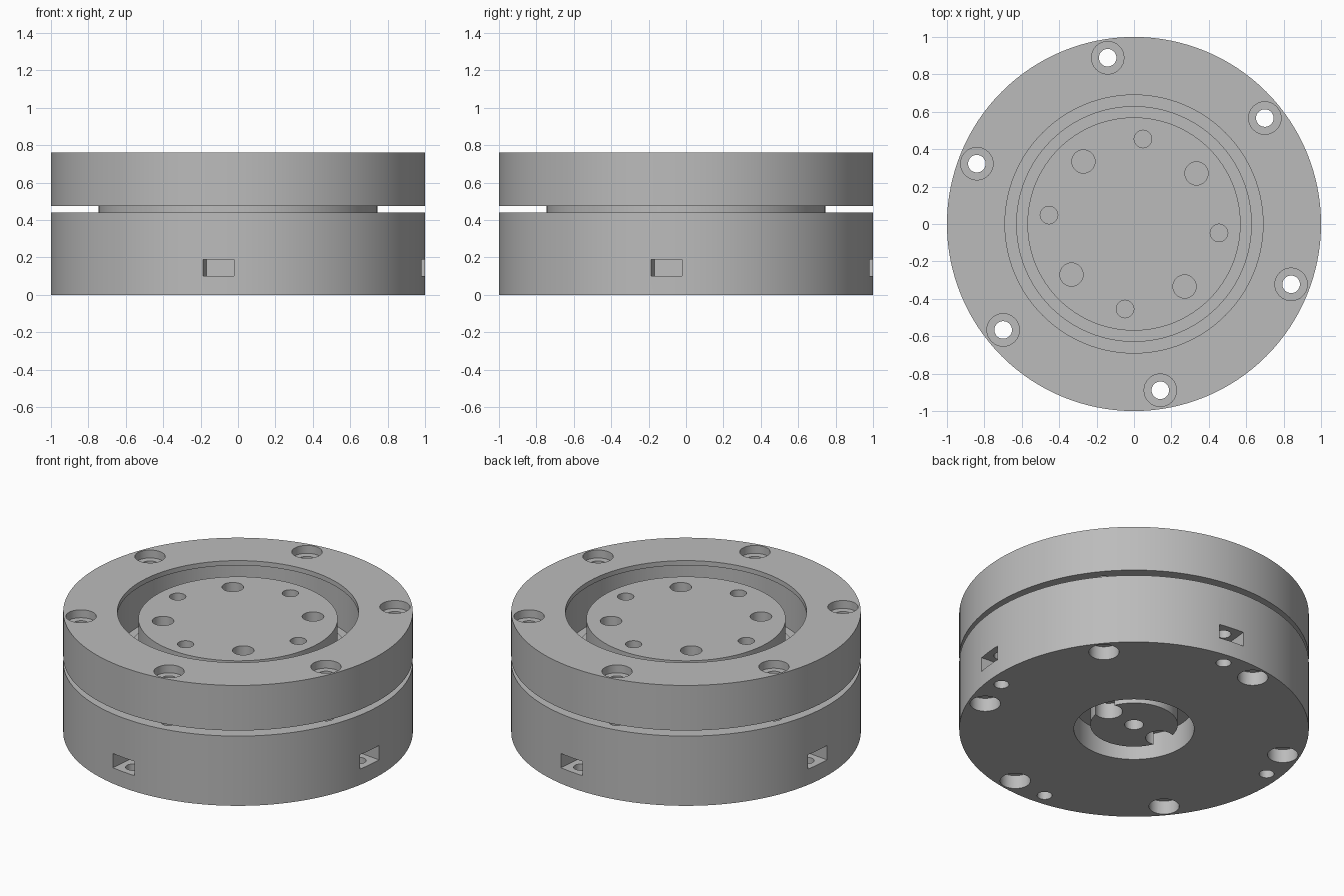
import bpy, bmesh, math
from mathutils import Matrix, Vector

cube = bpy.data.objects.get("Cube")
if cube:
    bpy.data.objects.remove(cube, do_unlink=True)

metal = bpy.data.materials.new("plain_grey")
metal.use_nodes = True
GREY = (0.5, 0.5, 0.5, 1)
metal.diffuse_color = GREY
metal.node_tree.nodes["Principled BSDF"].inputs["Base Color"].default_value = GREY


def make_object(name, bm):
    bmesh.ops.recalc_face_normals(bm, faces=bm.faces[:])
    mesh = bpy.data.meshes.new(name)
    bm.to_mesh(mesh)
    bm.free()
    mesh.materials.append(metal)
    obj = bpy.data.objects.new(name, mesh)
    bpy.context.collection.objects.link(obj)
    return obj


def lathe(name, profile, closed=False, steps=128):
    """Spin an (r, z) outline around the vertical axis."""
    bm = bmesh.new()
    verts = [bm.verts.new((r, 0, z)) for r, z in profile]
    edges = [bm.edges.new(pair) for pair in zip(verts, verts[1:])]
    if closed:
        edges.append(bm.edges.new((verts[-1], verts[0])))
    bmesh.ops.spin(bm, geom=verts + edges, axis=(0, 0, 1), cent=(0, 0, 0),
                   angle=2 * math.pi, steps=steps, use_duplicate=False)
    bmesh.ops.remove_doubles(bm, verts=bm.verts[:], dist=0.0001)
    return make_object(name, bm)


def add_holes(bm, count, first, dist, radius, z0, z1):
    """Ring of upright cylinders."""
    for i in range(count):
        a = math.radians(first) + i * 2 * math.pi / count
        spot = Vector((dist * math.cos(a), dist * math.sin(a), (z0 + z1) / 2))
        bmesh.ops.create_cone(bm, cap_ends=True, segments=32, radius1=radius,
                              radius2=radius, depth=z1 - z0,
                              matrix=Matrix.Translation(spot))


def add_slots(bm, count, first, dist, size, z):
    """Ring of boxes pointing outwards."""
    for i in range(count):
        turn = Matrix.Rotation(math.radians(first) + i * 2 * math.pi / count, 4, 'Z')
        bmesh.ops.create_cube(bm, size=1, matrix=turn
                              @ Matrix.Translation((dist, 0, z))
                              @ Matrix.Diagonal((*size, 1)))


def cut(obj, bm):
    cutter = make_object(obj.name + "_cutter", bm)
    cutter.hide_render = True
    cutter.hide_viewport = True
    mod = obj.modifiers.new("cut", 'BOOLEAN')
    mod.operation = 'DIFFERENCE'
    mod.solver = 'EXACT'
    mod.object = cutter
    bpy.context.view_layer.update()
    result = bpy.data.meshes.new_from_object(
        obj.evaluated_get(bpy.context.evaluated_depsgraph_get()))
    obj.modifiers.clear()
    obj.data = result
    bpy.data.objects.remove(cutter, do_unlink=True)


# Lower housing with neck and underside bore around a central boss
base = lathe("lower_housing", [
    (0, 0.03), (0.25, 0.03), (0.25, 0.16), (0.344, 0.16), (0.344, 0), (1, 0),
    (1, 0.44), (0.745, 0.44), (0.745, 0.475), (0.63, 0.475), (0.63, 0.5), (0, 0.5)])

# Upper ring with a small inner lip
ring = lathe("upper_ring", [
    (0.69, 0.76), (1, 0.76), (1, 0.475), (0.7, 0.475), (0.7, 0.73), (0.69, 0.73)],
    closed=True)

# Rotating output hub
hub = lathe("output_hub", [(0, 0.49), (0.57, 0.49), (0.57, 0.715), (0, 0.715)])

# Through bolts and counterbores of the ring
for radius, low in ((0.047, 0.4), (0.087, 0.71)):
    bm = bmesh.new()
    add_holes(bm, 6, 39, 0.9, radius, low, 0.9)
    cut(ring, bm)

# Threaded and pin holes of the hub
bm = bmesh.new()
add_holes(bm, 4, 39, 0.43, 0.062, 0.55, 0.9)
add_holes(bm, 4, 84, 0.457, 0.047, 0.55, 0.9)
cut(hub, bm)

# Bolt holes, underside counterbores, boss notches and centre hole of the housing
bm = bmesh.new()
add_holes(bm, 6, 39, 0.9, 0.047, 0.05, 0.6)
add_holes(bm, 4, 84, 0.915, 0.043, -0.1, 0.3)
add_holes(bm, 2, 6, 0.21, 0.08, -0.1, 0.13)
add_holes(bm, 1, 0, 0, 0.054, -0.1, 0.13)
cut(base, bm)
bm = bmesh.new()
add_holes(bm, 6, 39, 0.9, 0.087, -0.1, 0.085)
cut(base, bm)

# Nut pockets in the side wall
bm = bmesh.new()
add_slots(bm, 4, 84, 0.96, (0.26, 0.165, 0.09), 0.145)
cut(base, bm)

# Smooth round walls, keep sharp rims
for obj in (base, ring, hub):
    bpy.ops.object.select_all(action='DESELECT')
    obj.select_set(True)
    bpy.context.view_layer.objects.active = obj
    bpy.ops.object.shade_smooth_by_angle(angle=math.radians(30))
